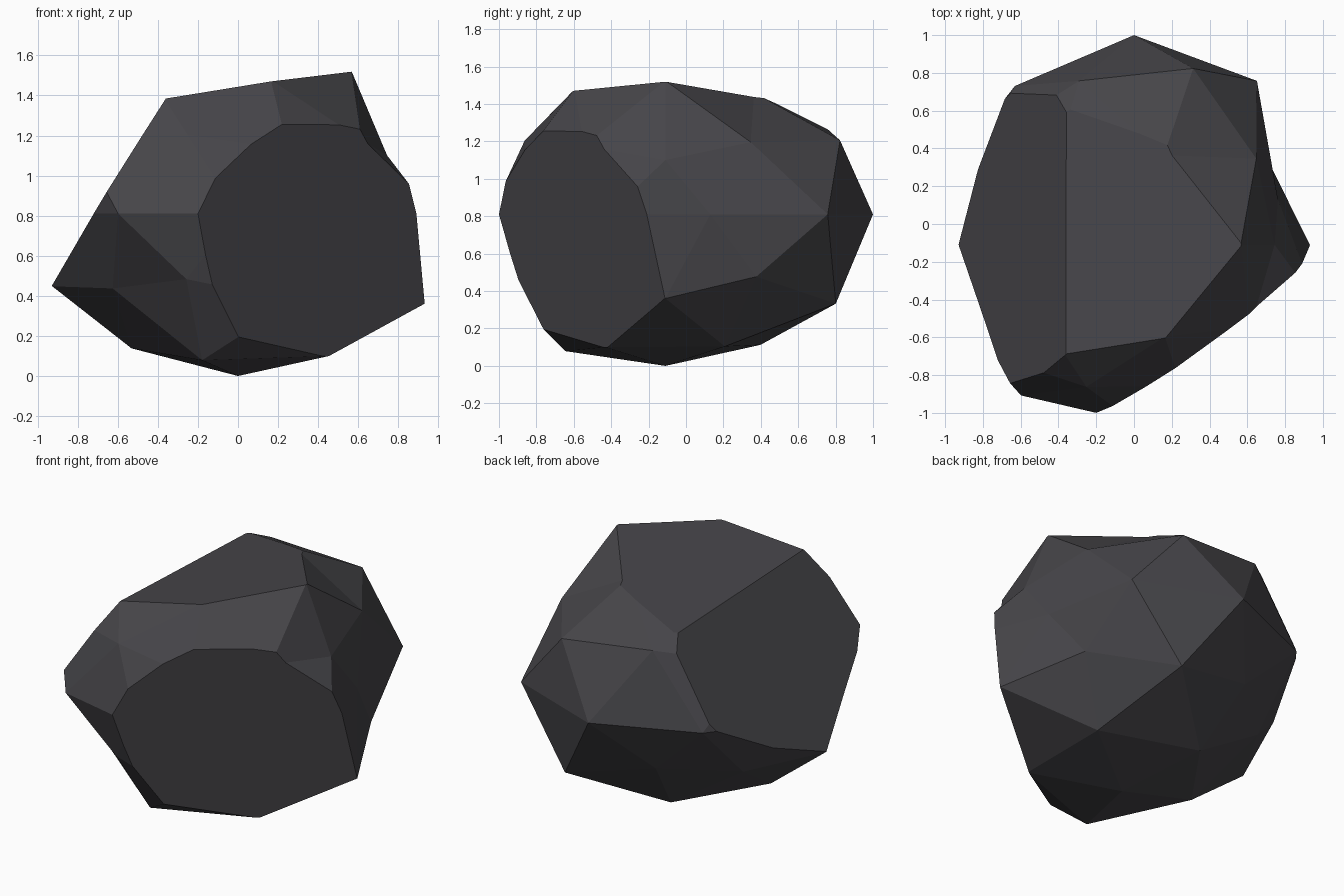
import bpy, bmesh, math
from mathutils import Vector

cube = bpy.data.objects.get("Cube")
if cube:
    bpy.data.objects.remove(cube, do_unlink=True)

# Charcoal stone material
stone = bpy.data.materials.new("charcoal_stone")
stone.use_nodes = True
colour = (0.062, 0.060, 0.067, 1)
stone.diffuse_color = colour
shader = stone.node_tree.nodes["Principled BSDF"]
shader.inputs["Base Color"].default_value = colour
shader.inputs["Roughness"].default_value = 0.9

# Radial swelling of each ring of the ball, bottom to top, counter-clockwise from +x
rings = [
    [.81],
    [.83, .82, .79, .86, .835],
    [.855, .908, .74, .71, .83],
    [.745, .76, .81, .73, .83],
    [.626, .865, .895, .838, .85, .765, .795, .755, .85, .795],
    [.65, .885, .85, .87, .71],
    [.735, .865, .85, .75, .70],
    [.84, .765, .84, .94, .785],
    [.85],
]
swelling = [s for ring in rings for s in ring]
stretch = Vector((1.28, 1.24, 1))
centre = Vector((0, -.11, .81))


def ring_order(v):
    angle = round(math.degrees(math.atan2(v.co.y, v.co.x))) % 360
    return round(v.co.z, 2), angle


def chip(bm, point, normal):
    """Slice a flat facet off the rock and close it."""
    geom = bm.verts[:] + bm.edges[:] + bm.faces[:]
    bmesh.ops.bisect_plane(bm, geom=geom, dist=1e-5, plane_co=point,
                           plane_no=normal, clear_outer=True)
    rim = [e for e in bm.edges if e.is_boundary]
    bmesh.ops.holes_fill(bm, edges=rim, sides=0)


# Lumpy low-poly ball
bm = bmesh.new()
bmesh.ops.create_icosphere(bm, subdivisions=2, radius=1)
for v, s in zip(sorted(bm.verts, key=ring_order), swelling):
    v.co = centre + v.co * stretch * s

# Flat facets: sloping side, top, front
chip(bm, (-.36, -.69, 1.385), (-1.6, .042, 1))
chip(bm, (.17, -.58, 1.47), (-.169, .04, 1))
chip(bm, (-.2, -1, .81), (.725, -1, -.15))
bmesh.ops.recalc_face_normals(bm, faces=bm.faces)

mesh = bpy.data.meshes.new("rock")
bm.to_mesh(mesh)
bm.free()
mesh.materials.append(stone)
rock = bpy.data.objects.new("rock", mesh)
bpy.context.collection.objects.link(rock)
